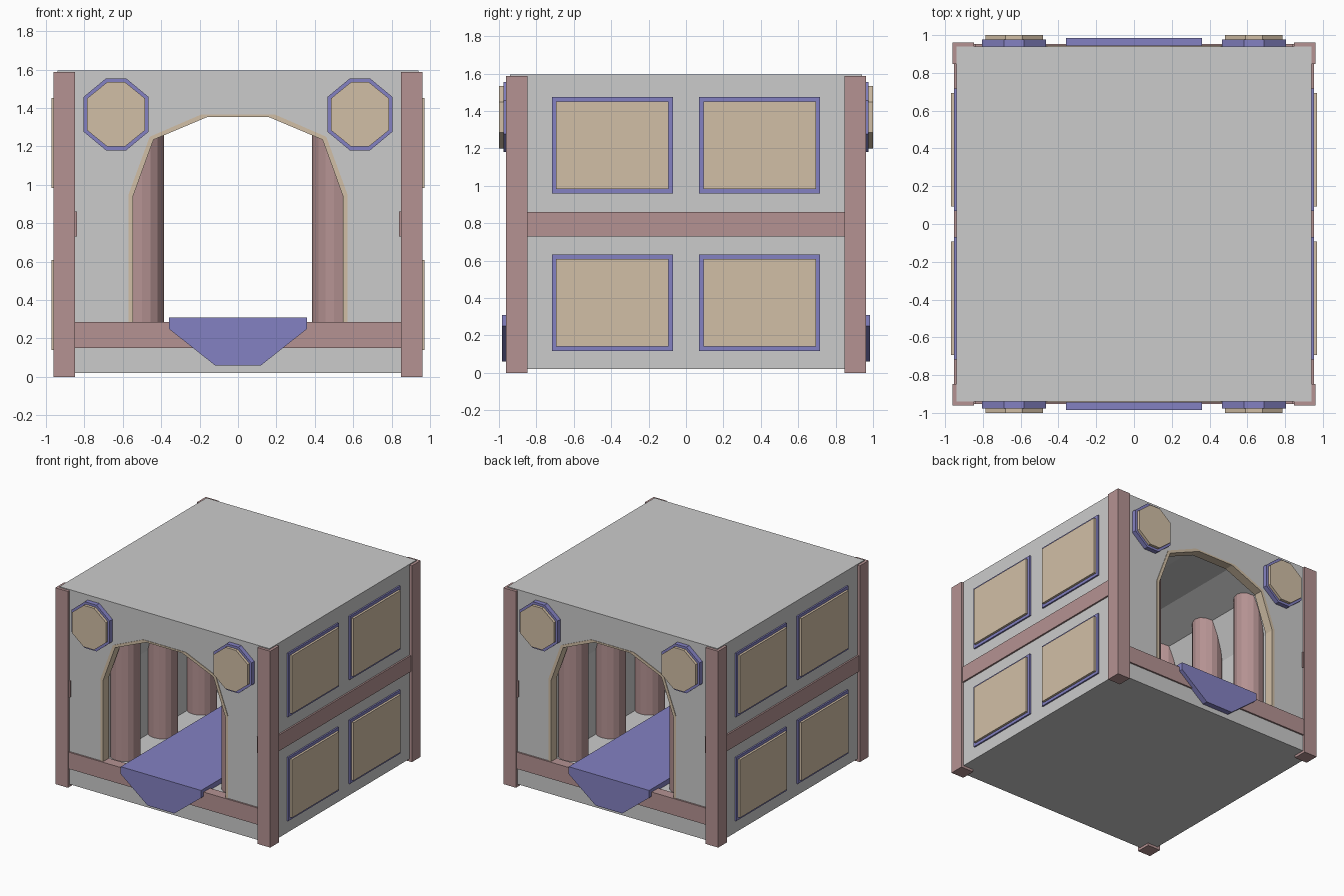
import bpy, bmesh

if "Cube" in bpy.data.objects:
    bpy.data.objects.remove(bpy.data.objects["Cube"])

def material(name, rgb):
    m = bpy.data.materials.new(name)
    m.diffuse_color = (*rgb, 1)
    m.use_nodes = True
    m.node_tree.nodes["Principled BSDF"].inputs["Base Color"].default_value = m.diffuse_color
    return m

WOOD = material("dark_wood", (0.46, 0.29, 0.29))
TAN = material("tan", (0.64, 0.52, 0.38))
BLUE = material("blue", (0.23, 0.22, 0.54))

def finish(bm, name, mat):
    bmesh.ops.recalc_face_normals(bm, faces=bm.faces)
    me = bpy.data.meshes.new(name)
    bm.to_mesh(me)
    bm.free()
    ob = bpy.data.objects.new(name, me)
    bpy.context.collection.objects.link(ob)
    if mat:
        me.materials.append(mat)
    return ob

def prism(name, profile, y0, y1, mat=None):
    """Extrude an (x, z) profile from y0 to y1."""
    bm = bmesh.new()
    face = bm.faces.new([bm.verts.new((x, y0, z)) for x, z in profile])
    ext = bmesh.ops.extrude_face_region(bm, geom=[face])["geom"]
    verts = [g for g in ext if isinstance(g, bmesh.types.BMVert)]
    bmesh.ops.translate(bm, verts=verts, vec=(0, y1 - y0, 0))
    return finish(bm, name, mat)

def box(name, x0, x1, y0, y1, z0, z1, mat=None):
    x0, x1 = sorted((x0, x1))
    y0, y1 = sorted((y0, y1))
    return prism(name, [(x0, z0), (x1, z0), (x1, z1), (x0, z1)], y0, y1, mat)

def column(name, x, y, r, z0, z1):
    bm = bmesh.new()
    bmesh.ops.create_cone(bm, cap_ends=True, segments=16, radius1=r, radius2=r, depth=z1 - z0)
    bmesh.ops.translate(bm, verts=bm.verts, vec=(x, y, (z0 + z1) / 2))
    return finish(bm, name, WOOD)

def mirrored(half):
    """Close a right-half outline (bottom to top) with its mirror image."""
    return half + [(-x, z) for x, z in reversed(half)]

# Block body with an arched tunnel running front to back
arch = mirrored([(0.57, 0.27), (0.57, 0.95), (0.46, 1.25), (0.19, 1.367)])
body = box("body", -0.94, 0.94, -0.94, 0.94, 0.02, 1.595)
cutter = prism("tunnel_cutter", arch, -1.2, 1.2)
mod = body.modifiers.new("tunnel", 'BOOLEAN')
mod.operation, mod.solver, mod.object = 'DIFFERENCE', 'EXACT', cutter
bpy.context.view_layer.objects.active = body
bpy.ops.object.modifier_apply(modifier=mod.name)
bpy.data.objects.remove(cutter)

# Blue trough running through the tunnel
prism("floor_runner", mirrored([(0.12, 0.06), (0.36, 0.25), (0.36, 0.31)]), -0.985, 0.985, BLUE)

inner = mirrored([(0.547, 0.27), (0.547, 0.94), (0.44, 1.235), (0.16, 1.353)])
octo = [(0.05, 1), (0.17, 0.09)]

def octagon(cx, cz, w, h, cw, ch):
    right = [(cw, -h), (w, -ch), (w, ch), (cw, h)]
    return [(cx + x, cz + z) for x, z in mirrored(right)]

# Front and back: rail, arch trim and octagonal plaques
for s, end in ((-1, "front"), (1, "back")):
    box(end + "_rail", -0.9, 0.9, s * 0.87, s * 0.953, 0.15, 0.285, WOOD)
    prism(end + "_arch_trim", arch + inner[::-1], s * 0.87, s * 0.944, TAN)
    for cx in (-0.635, 0.635):
        prism(end + "_plaque_rim", octagon(cx, 1.367, 0.17, 0.187, 0.053, 0.09), s * 0.92, s * 0.977, BLUE)
        prism(end + "_plaque", octagon(cx, 1.367, 0.152, 0.168, 0.046, 0.082), s * 0.92, s * 1.0, TAN)

# Sides: rail, framed panels, corner posts and tunnel columns
for s, side in ((-1, "left"), (1, "right")):
    box(side + "_rail", s * 0.838, s * 0.953, -0.953, 0.953, 0.73, 0.86, WOOD)
    for t in (-1, 1):
        for z in (0.375, 1.217):
            box(side + "_panel_frame", s * 0.9, s * 0.952, t * 0.07, t * 0.717, z - 0.257, z + 0.257, BLUE)
            box(side + "_panel", s * 0.9, s * 0.97, t * 0.093, t * 0.694, z - 0.234, z + 0.234, TAN)
        box(side + "_corner_post", s * 0.848, s * 0.962, t * 0.848, t * 0.962, 0, 1.588, WOOD)
        for y in (0.25, 0.73):
            column(side + "_column", s * 0.5, t * y, 0.115, 0.25, 1.3)
